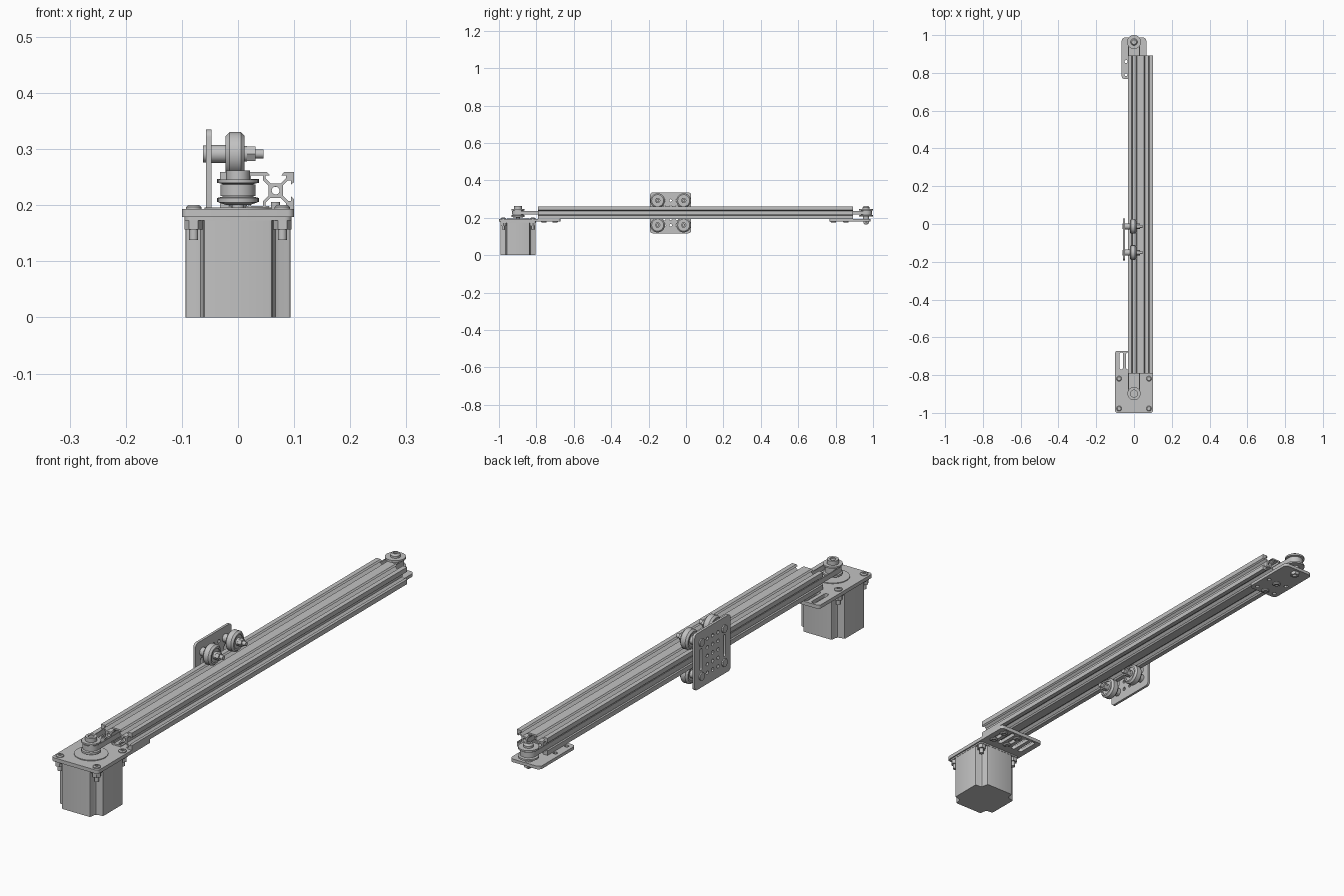
import bpy, bmesh
from math import pi, sin, cos
from mathutils import Matrix

if "Cube" in bpy.data.objects:
    bpy.data.objects.remove(bpy.data.objects["Cube"])

GREY = (0.54, 0.54, 0.54, 1)
metal = bpy.data.materials.new("plain_grey_metal")
metal.use_nodes = True
metal.diffuse_color = GREY
metal.node_tree.nodes["Principled BSDF"].inputs["Base Color"].default_value = GREY
parts = []

# Frames: local z becomes the extrusion or turning axis
UP = Matrix()
DOWN = Matrix.Rotation(pi, 4, 'X')
ALONG_Y = Matrix.Rotation(pi / 2, 4, 'X')
ALONG_X = Matrix.Rotation(pi / 2, 4, 'Z') @ Matrix.Rotation(pi / 2, 4, 'X')


def add(name, mesh):
    ob = bpy.data.objects.new(name, mesh)
    bpy.context.scene.collection.objects.link(ob)
    mesh.materials.clear()
    mesh.materials.append(metal)
    parts.append(ob)
    return ob


def rounded(cx, cy, w, h, r, n=6):
    """Rounded rectangle; also gives slots."""
    pts = []
    for k, (sx, sy) in enumerate([(1, 1), (-1, 1), (-1, -1), (1, -1)]):
        for i in range(n + 1):
            a = (k + i / n) * pi / 2
            pts.append((cx + sx * (w / 2 - r) + r * cos(a),
                        cy + sy * (h / 2 - r) + r * sin(a)))
    return pts


def circle(cx, cy, r, n=20):
    return [(cx + r * cos(i * 2 * pi / n), cy + r * sin(i * 2 * pi / n)) for i in range(n)]


def mirror4(quarter):
    """Closed outline from one quarter running from the x axis to the y axis."""
    half = quarter + [(-x, y) for x, y in reversed(quarter)]
    full = half + [(-x, -y) for x, y in half]
    return [p for i, p in enumerate(full) if p != full[i - 1]]


def extruded(name, outlines, depth, loc, frame=UP, scale=1):
    """Flat outline with holes, extruded evenly about loc."""
    cu = bpy.data.curves.new(name, 'CURVE')
    cu.dimensions, cu.fill_mode, cu.extrude = '2D', 'BOTH', depth / 2
    for pts in outlines:
        sp = cu.splines.new('POLY')
        sp.points.add(len(pts) - 1)
        for p, (x, y) in zip(sp.points, pts):
            p.co = (x * scale, y * scale, 0, 1)
        sp.use_cyclic_u = True
    tmp = bpy.data.objects.new(name + "_curve", cu)
    bpy.context.scene.collection.objects.link(tmp)
    dg = bpy.context.evaluated_depsgraph_get()
    mesh = bpy.data.meshes.new_from_object(tmp.evaluated_get(dg))
    bpy.data.objects.remove(tmp)
    bm = bmesh.new()
    bm.from_mesh(mesh)
    bmesh.ops.remove_doubles(bm, verts=bm.verts, dist=1e-5)
    bmesh.ops.recalc_face_normals(bm, faces=bm.faces)
    bm.to_mesh(mesh)
    bm.free()
    mesh.transform(Matrix.Translation(loc) @ frame)
    return add(name, mesh)


def turned(name, profile, loc, frame=UP, segs=32):
    """Solid of revolution from (radius, height) points."""
    bm = bmesh.new()
    ends = [(0, profile[0][1])] + profile + [(0, profile[-1][1])]
    vs = [bm.verts.new((r, 0, z)) for r, z in ends]
    es = [bm.edges.new(pair) for pair in zip(vs, vs[1:])]
    bmesh.ops.spin(bm, geom=vs + es, cent=(0, 0, 0), axis=(0, 0, 1),
                   angle=2 * pi, steps=segs, use_duplicate=False)
    bmesh.ops.remove_doubles(bm, verts=bm.verts, dist=1e-5)
    bmesh.ops.recalc_face_normals(bm, faces=bm.faces)
    mesh = bpy.data.meshes.new(name)
    bm.to_mesh(mesh)
    bm.free()
    mesh.transform(Matrix.Translation(loc) @ frame)
    return add(name, mesh)


def rod(name, r, lo, hi, loc, frame=UP, segs=24):
    return turned(name, [(r, lo), (r, hi)], loc, frame, segs)


def button_head(name, r, lo, hi, loc, frame=UP):
    top = lo + (hi - lo) * 0.5
    return turned(name, [(r, lo), (r, top), (r * 0.7, hi), (r * 0.4, hi), (r * 0.4, top)],
                  loc, frame, 20)


MOTOR_Y, IDLER_Y = -0.898, 0.963
PLATE_TOP = 0.193

# Slotted double rail, outline in millimetres
quarter = [(13.9, 0), (13.9, 2.8), (16.6, 5.5), (18.2, 5.5), (18.2, 3.1), (20, 4.6),
           (20, 10), (14.6, 10), (13.1, 8.2), (15.5, 8.2), (15.5, 6.6), (12.8, 3.9),
           (7.2, 3.9), (4.5, 6.6), (4.5, 8.2), (6.9, 8.2), (5.4, 10), (0, 10)]
hollow = [(6.1, 0), (6.1, 2.8), (3.2, 5.7), (3.2, 8.2), (0, 8.2)]
bores = [circle(s * 10, 0, 2.1) for s in (-1, 1)]
extruded("rail", [mirror4(quarter), mirror4(hollow)] + bores, 1.685,
         (0.034, 0.05, 0.226), ALONG_Y, 0.0033)

# Motor: body with notched corners, thin flange, pilot boss, shaft
notched = mirror4([(0.094, 0), (0.094, 0.055), (0.0925, 0.06), (0.088, 0.062), (0.075, 0.063),
                   (0.067, 0.067), (0.063, 0.075), (0.062, 0.088), (0.06, 0.0925),
                   (0.055, 0.094), (0, 0.094)])
extruded("motor_body", [notched], 0.173, (0, MOTOR_Y, 0.0865))
extruded("motor_flange", [rounded(0, 0, 0.19, 0.19, 0.012)], 0.006, (0, MOTOR_Y, 0.176))
rod("motor_boss", 0.06, 0.179, 0.196, (0, MOTOR_Y, 0), segs=40)
rod("motor_shaft", 0.011, 0.19, 0.257, (0, MOTOR_Y, 0))

# Motor mounting plate with slotted tab
slots = [rounded(x, -0.725, 0.018, 0.09, 0.009) for x in (-0.067, -0.033, 0.001, 0.034, 0.067)]
extruded("motor_plate", [rounded(0, -0.836, 0.2, 0.328, 0.012)] + slots,
         0.014, (0, 0, 0.186))
for sx in (-1, 1):
    for sy in (-1, 1):
        p = (sx * 0.079, MOTOR_Y + sy * 0.079, 0)
        button_head("motor_screw_head", 0.014, PLATE_TOP, 0.2, p)
        rod("motor_screw", 0.008, 0.138, 0.195, p, segs=16)
        rod("motor_nut", 0.016, 0.157, 0.173, p, segs=6)

# Drive pulley and idler pulley
turned("drive_pulley", [(0.02, 0.2), (0.035, 0.205), (0.035, 0.213), (0.028, 0.215),
                        (0.028, 0.238), (0.035, 0.24), (0.035, 0.246), (0.021, 0.246),
                        (0.021, 0.262), (0.011, 0.262), (0.011, 0.256)], (0, MOTOR_Y, 0))
turned("idler_pulley", [(0.016, 0.193), (0.016, 0.206), (0.037, 0.206), (0.037, 0.213),
                        (0.028, 0.215), (0.028, 0.238), (0.037, 0.24), (0.037, 0.247),
                        (0.016, 0.247)], (0, IDLER_Y, 0))
button_head("idler_bolt_head", 0.018, 0.247, 0.262, (0, IDLER_Y, 0))
rod("idler_bolt", 0.008, 0.163, 0.25, (0, IDLER_Y, 0), segs=16)
rod("idler_nut", 0.017, 0.169, 0.185, (0, IDLER_Y, 0), segs=6)

# Belt loop running through the rail
mid, span = (MOTOR_Y + IDLER_Y) / 2, IDLER_Y - MOTOR_Y
extruded("belt", [rounded(0, mid, 2 * r, span + 2 * r, r, 10) for r in (0.031, 0.0275)],
         0.02, (0, 0, 0.2265))

# Idler plate under the far end
holes = [circle(x, y, 0.008, 12) for x in (-0.042, 0.042) for y in (0.79, 0.86)]
extruded("idler_plate", [rounded(0, 0.877, 0.13, 0.22, 0.016)] + holes, 0.012, (0, 0, 0.187))

# Screws clamping both plates to the rail
for x, y in [(0.001, -0.76), (0.067, -0.76), (0.001, -0.7), (0.067, -0.7),
             (0.001, 0.788), (0.001, 0.855)]:
    button_head("clamp_screw_head", 0.015, -0.181, -0.174, (x, y, 0), DOWN)
    rod("clamp_screw", 0.008, 0.18, 0.206, (x, y, 0), segs=12)

# Carriage plate with hole grid and slots
CY, CZ = -0.082, 0.226
grid = [circle(i * 0.033, j * 0.033, 0.007, 12) for i in (-1, 0, 1) for j in (-2, -1, 0, 1, 2)]
sides = [rounded(s * 0.072, 0, 0.014, 0.085, 0.007) for s in (-1, 1)]
extruded("carriage_plate", [rounded(0, 0, 0.22, 0.218, 0.014)] + grid + sides,
         0.01, (-0.052, CY, CZ), ALONG_X)

# Four grooved wheels with bolts, spacers and nuts
for sy in (-1, 1):
    for sz in (-1, 1):
        p = (-0.005, CY + sy * 0.0695, CZ + sz * 0.0655)
        turned("wheel", [(0.017, -0.013), (0.026, -0.013), (0.026, -0.017), (0.032, -0.017),
                         (0.039, -0.01), (0.039, 0.01), (0.032, 0.017), (0.026, 0.017),
                         (0.026, 0.013), (0.017, 0.013)], p, ALONG_X)
        rod("wheel_spacer", 0.016, -0.042, -0.012, p, ALONG_X)
        rod("wheel_washer", 0.014, 0.012, 0.021, p, ALONG_X)
        rod("wheel_nut", 0.015, 0.021, 0.036, p, ALONG_X, 6)
        rod("wheel_bolt", 0.008, -0.055, 0.05, p, ALONG_X, 16)
        rod("wheel_bolt_head", 0.015, -0.057, -0.051, p, ALONG_X)

# Smooth the round surfaces, keep edges sharp
bpy.ops.object.select_all(action='DESELECT')
for ob in parts:
    ob.select_set(True)
bpy.context.view_layer.objects.active = parts[0]
bpy.ops.object.shade_smooth_by_angle(angle=pi / 6)
